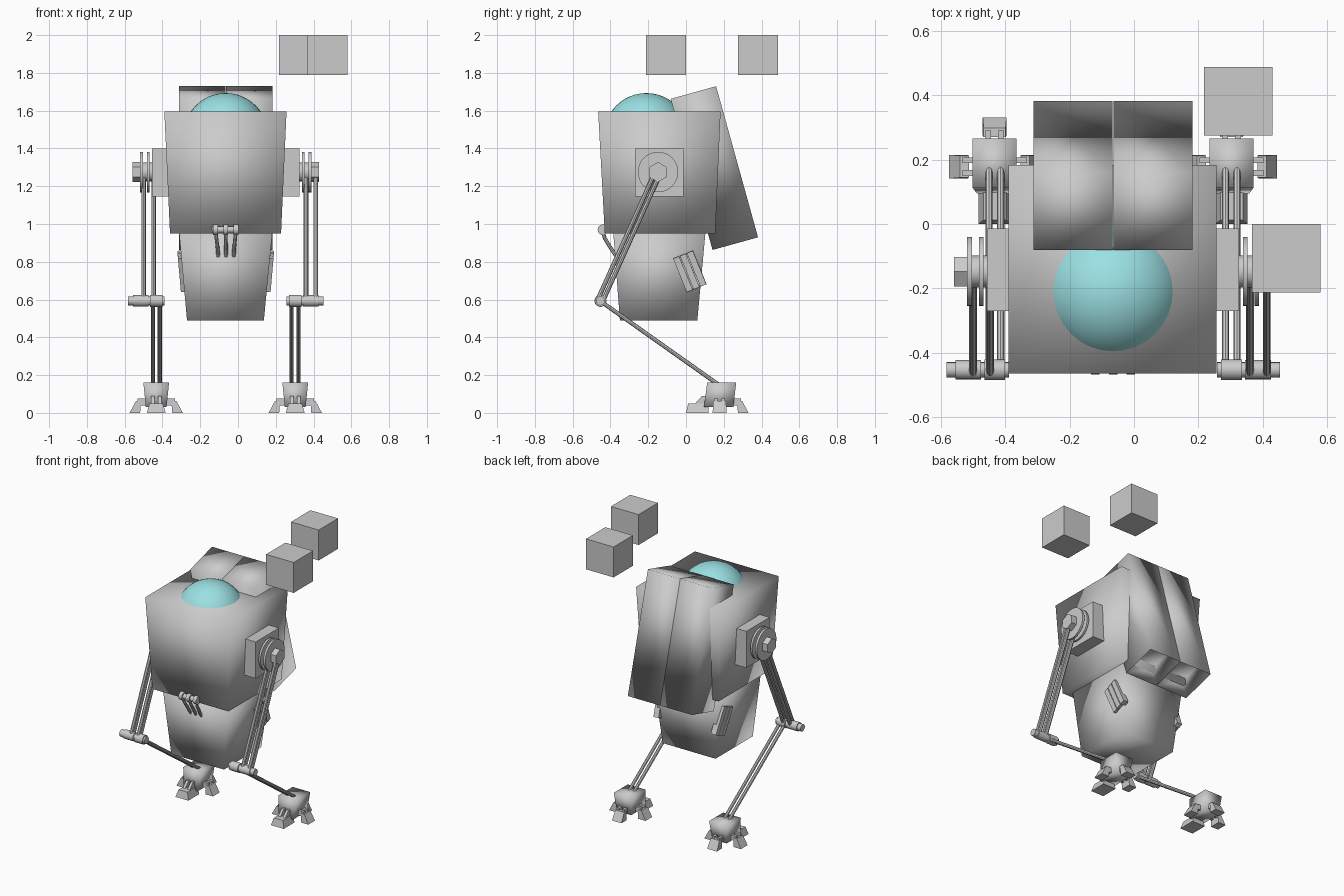
import bpy, bmesh, math
from mathutils import Vector, Matrix

if "Cube" in bpy.data.objects:
    bpy.data.objects.remove(bpy.data.objects["Cube"])

CX = -0.065  # symmetry plane of the walker (floating cubes push it off x = 0)


def finish(bm, name, smooth=False, angle=None):
    bmesh.ops.recalc_face_normals(bm, faces=bm.faces)
    me = bpy.data.meshes.new(name)
    bm.to_mesh(me)
    bm.free()
    ob = bpy.data.objects.new(name, me)
    bpy.context.collection.objects.link(ob)
    for p in me.polygons:
        p.use_smooth = smooth or angle is not None
    if angle is not None:
        bpy.ops.object.select_all(action='DESELECT')
        ob.select_set(True)
        bpy.context.view_layer.objects.active = ob
        bpy.ops.object.shade_smooth_by_angle(angle=math.radians(angle))
    return ob


def add_block(bm, z0, z1, low, high):
    """Tapered block; low / high are (x0, x1, y0, y1) rectangles."""
    vs = bmesh.ops.create_cube(bm, size=1)['verts']
    for v in vs:
        r, z = (high, z1) if v.co.z > 0 else (low, z0)
        v.co = (r[1] if v.co.x > 0 else r[0], r[3] if v.co.y > 0 else r[2], z)
    return vs


def block(name, z0, z1, low, high=None, smooth=False):
    bm = bmesh.new()
    add_block(bm, z0, z1, low, high or low)
    return finish(bm, name, smooth)


def add_rod(bm, a, b, r, n=12):
    a, b = Vector(a), Vector(b)
    m = Matrix.Translation((a + b) / 2) @ (b - a).to_track_quat('Z', 'Y').to_matrix().to_4x4()
    bmesh.ops.create_cone(bm, cap_ends=True, segments=n, radius1=r, radius2=r,
                          depth=(b - a).length, matrix=m)


def rods(name, items):
    bm = bmesh.new()
    for it in items:
        add_rod(bm, *it)
    return finish(bm, name, angle=40)


# Torso: wide upper box over a narrower lower hull
block("upper_body", 0.95, 1.595, (-0.36, 0.228, -0.43, 0.155), (-0.39, 0.257, -0.465, 0.183), True)
block("lower_body", 0.49, 0.955, (-0.27, 0.137, -0.35, 0.06), (-0.312, 0.182, -0.385, 0.103), True)

# Tinted dome, a sphere sunk into the roof
bm = bmesh.new()
bmesh.ops.create_uvsphere(bm, u_segments=32, v_segments=24, radius=0.225,
                          matrix=Matrix.Translation((CX, -0.21, 1.468)))
dome = finish(bm, "dome", True)
mat = bpy.data.materials.new("dome_tint")
mat.diffuse_color = (0.33, 0.75, 0.77, 1)
mat.use_nodes = True
mat.node_tree.nodes["Principled BSDF"].inputs["Base Color"].default_value = mat.diffuse_color
dome.data.materials.append(mat)

# Backpack: two leaning boxes with recessed exhausts underneath
for side, x0, x1 in (("left", -0.312, CX - 0.002), ("right", CX + 0.002, 0.182)):
    bm = bmesh.new()
    add_block(bm, -0.415, 0.415, (x0, x1, -0.125, 0.125), (x0, x1, -0.125, 0.125))
    bm.faces.ensure_lookup_table()
    low = min(bm.faces, key=lambda f: f.calc_center_median().z)
    bmesh.ops.inset_individual(bm, faces=[low], thickness=0.03)
    for v in low.verts:
        v.co.z += 0.12
    bmesh.ops.transform(bm, verts=bm.verts,
                        matrix=Matrix.Translation((0, 0.15, 1.296)) @ Matrix.Rotation(math.radians(15.5), 4, 'X'))
    finish(bm, side + "_backpack_pod", True)

# Small front claw: cross bar, collars and three bent fingers
bar = [((CX - 0.072, -0.44, 0.97), (CX + 0.068, -0.44, 0.97), 0.018)]
for dx in (-0.055, 0, 0.055):
    x = CX + dx
    pts = [(x, -0.445, 0.97), (x * 0.9 - 0.006, -0.43, 0.925), (x * 0.8 - 0.012, -0.40, 0.875), (x * 0.75 - 0.015, -0.37, 0.83)]
    bar.append(((x - 0.013, -0.44, 0.97), (x + 0.013, -0.44, 0.97), 0.028))
    bar += [(pts[i], pts[i + 1], 0.01, 8) for i in range(3)]
rods("front_claw", bar)

for side, s in (("right", 1), ("left", -1)):
    X = lambda d: CX + s * d  # distance from the symmetry plane

    def rect(a, b, y0, y1):
        return (min(X(a), X(b)), max(X(a), X(b)), y0, y1)

    # Hip plate, twin discs and hex nut
    block(side + "_hip_plate", 1.145, 1.4, rect(0.28, 0.391, -0.27, -0.014))
    h = lambda d: (X(d), -0.148, 1.275)
    rods(side + "_hip_joint", [(h(0.38), h(0.45), 0.05, 16), (h(0.403), h(0.417), 0.107, 32),
                               (h(0.439), h(0.454), 0.107, 32), (h(0.45), h(0.494), 0.053, 6)])

    # Thigh: two pairs of thin rods from hip to knee
    thigh = []
    for x in ((0.36, 0.412) if s > 0 else (-0.50, -0.447)):
        for o in (-0.014, 0.014):
            thigh.append(((x, -0.148 + o * 0.91, 1.275 - o * 0.41), (x, -0.455 + o * 0.91, 0.593 - o * 0.41), 0.012, 8))
    rods(side + "_thigh", thigh)

    # Knee axle with sleeves
    k = lambda d: (X(d), -0.453, 0.593)
    rods(side + "_knee", [(k(0.323), k(0.518), 0.024, 16), (k(0.335), k(0.40), 0.032, 16),
                          (k(0.41), k(0.49), 0.03, 16)])

    # Shin: two rods running back to the foot
    rods(side + "_shin", [((X(d), -0.455, 0.593), (X(d), 0.19, 0.137), 0.011, 8) for d in (0.349, 0.385)])

    # Foot: ankle block with four wedge toes on short links
    f = X(0.368)
    block(side + "_foot", 0.03, 0.16, (f - 0.055, f + 0.055, 0.095, 0.25),
          (f - 0.068, f + 0.068, 0.112, 0.266), True)
    bm = bmesh.new()
    add_block(bm, 0, 0.05, (f - 0.05, f + 0.05, 0.0, 0.12), (f - 0.035, f + 0.035, 0.012, 0.12))
    for t in (-1, 1):
        add_block(bm, 0.03, 0.09, (f + t * 0.018 - 0.009, f + t * 0.018 + 0.009, 0.03, 0.14),
                  (f + t * 0.018 - 0.009, f + t * 0.018 + 0.009, 0.085, 0.14))
    for d, y, n in ((90, 0.178, 0), (-90, 0.178, 0), (180, 0.19, 0.0)):
        tb = bmesh.new()
        add_block(tb, 0, 0.062, (-0.037, 0.037, -0.141, -0.085), (-0.034, 0.034, -0.108, -0.08))
        for t in (-1, 1):
            e = (t * 0.02 - 0.009, t * 0.02 + 0.009, -0.1, -0.03)
            add_block(tb, 0.04, 0.075, e, e)
        tb.transform(Matrix.Translation((f, y, 0)) @ Matrix.Rotation(math.radians(d), 4, 'Z'))
        tmp = bpy.data.meshes.new("toe_tmp")
        tb.to_mesh(tmp)
        tb.free()
        bm.from_mesh(tmp)
        bpy.data.meshes.remove(tmp)
    finish(bm, side + "_toes")

    # Side vent: three slanted slats on the lower hull
    bm = bmesh.new()
    for o in (-0.039, 0, 0.039):
        e = (-0.02, 0.02, o - 0.017, o + 0.017)
        add_block(bm, -0.096, 0.096, e, e)
    e = (-0.02, 0.012, -0.055, 0.055)
    add_block(bm, -0.09, 0.09, e, e)
    bm.transform(Matrix.Translation((X(0.227), 0.02, 0.75)) @ Matrix.Rotation(math.radians(s * 5), 4, 'Y')
                 @ Matrix.Rotation(math.radians(22), 4, 'X') @ Matrix.Scale(s, 4, (1, 0, 0)))
    finish(bm, side + "_vent")

# Two loose cubes hovering above
block("floating_cube_back", 1.788, 2.0, (0.217, 0.43, 0.275, 0.488))
block("floating_cube_front", 1.788, 2.0, (0.366, 0.579, -0.213, 0.0))
